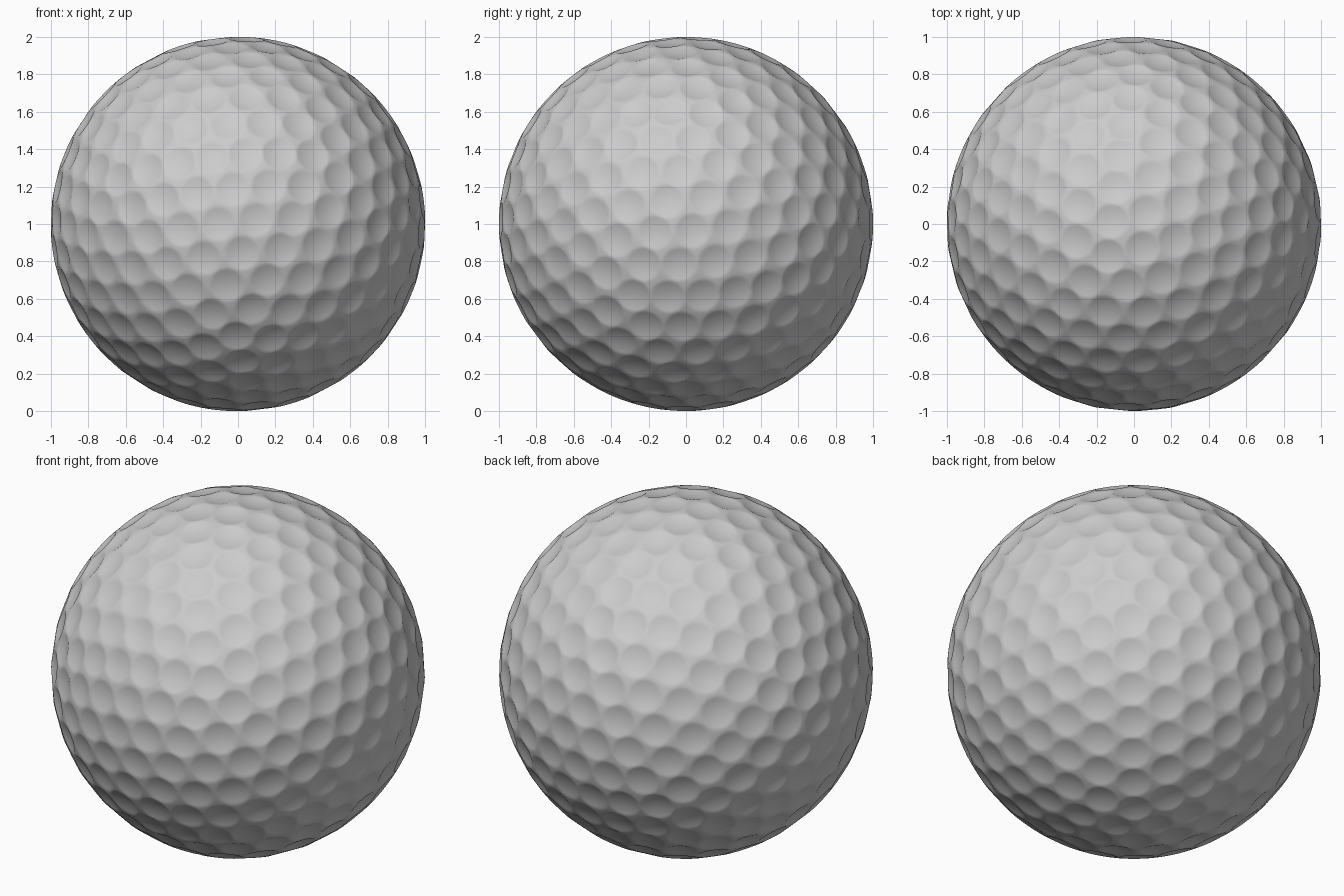
import bpy, bmesh, math
from mathutils import Vector, Euler
from mathutils.kdtree import KDTree

if "Cube" in bpy.data.objects:
    bpy.data.objects.remove(bpy.data.objects["Cube"])

DIMPLE_RADIUS = 0.092
DIMPLE_DEPTH = 0.016


def geodesic(freq):
    """Icosahedron with every edge cut into freq parts, pushed out to a unit sphere."""
    bm = bmesh.new()
    bmesh.ops.create_icosphere(bm, subdivisions=1, radius=1)
    if freq > 1:
        bmesh.ops.subdivide_edges(bm, edges=bm.edges[:], cuts=freq - 1, use_grid_fill=True)
    for v in bm.verts:
        v.co.normalize()
    return bm


def make_tree(points):
    tree = KDTree(len(points))
    for i, p in enumerate(points):
        tree.insert(p, i)
    tree.balance()
    return tree


# Dimple centres: geodesic lattice of 362 points, relaxed to even spacing
lattice = geodesic(6)
centres = [v.co.copy() for v in lattice.verts]
lattice.free()
for step in range(40):
    tree = make_tree(centres)
    moved = []
    for p in centres:
        push = Vector()
        for q, i, d in tree.find_n(p, 7):
            if d > 1e-6:
                push += (p - q) / d * (0.2 / d) ** 3
        moved.append((p + push * 0.008).normalized())
    centres = moved
tree = make_tree(centres)

# Ball: dense sphere with a shallow bowl pressed in at each centre
bm = geodesic(96)
for v in bm.verts:
    q, i, d = tree.find(v.co)
    t = d / DIMPLE_RADIUS
    if t < 1:
        v.co *= 1 - DIMPLE_DEPTH * (1 - t * t)

# Slight tilt, then rest on the ground
tilt = Euler((math.radians(8), math.radians(-10), math.radians(12))).to_matrix()
for v in bm.verts:
    v.co = tilt @ v.co + Vector((0, 0, 1))
bmesh.ops.recalc_face_normals(bm, faces=bm.faces[:])
for f in bm.faces:
    f.smooth = True

mesh = bpy.data.meshes.new("dimpled_ball")
bm.to_mesh(mesh)
bm.free()
ball = bpy.data.objects.new("dimpled_ball", mesh)
bpy.context.collection.objects.link(ball)
